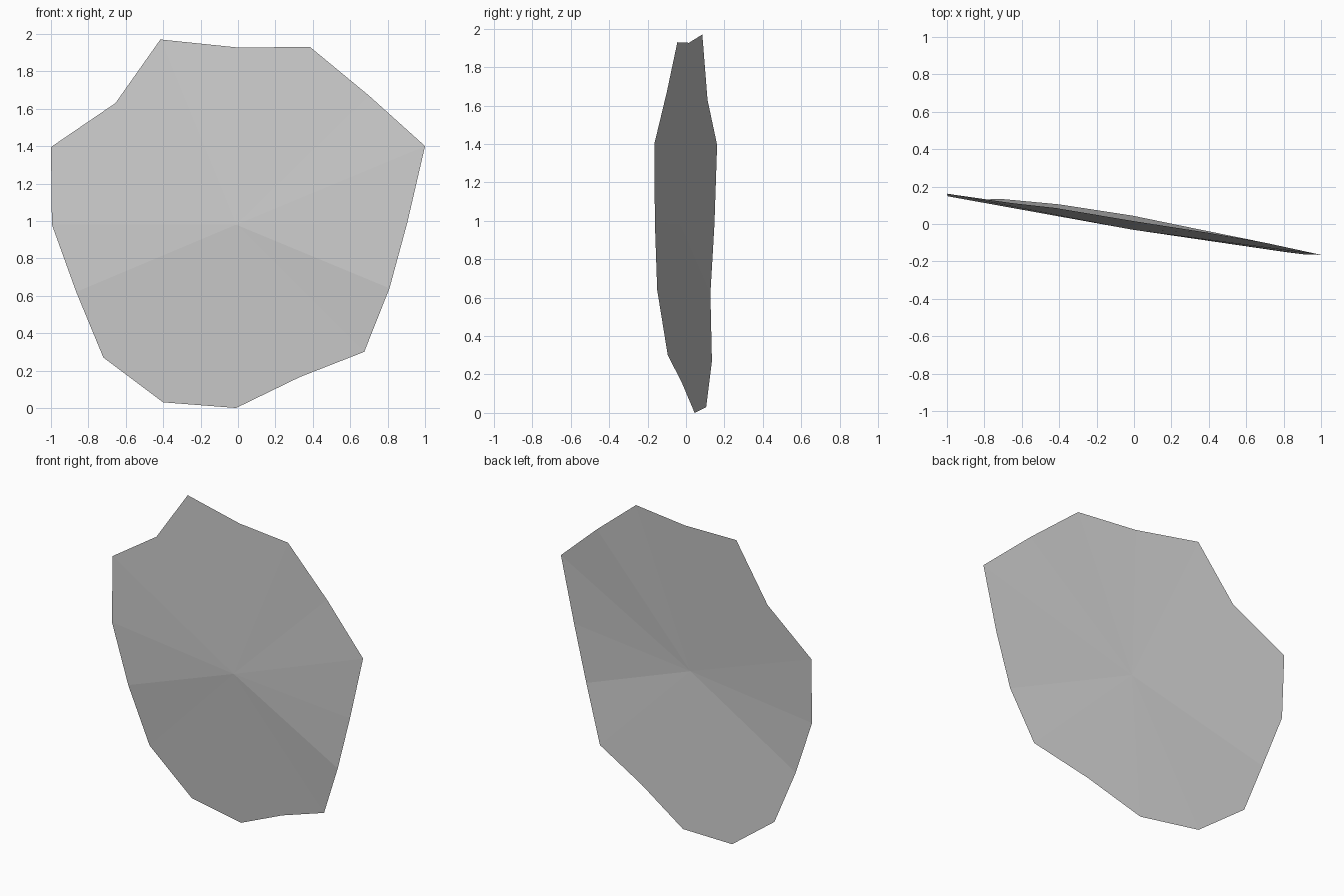
import bpy, bmesh

# Uneven rim of the shallow dish, clockwise as seen from the front
RIM = [
    (-0.415, 0.085, 1.97), (0.0, 0.015, 1.927), (0.385, -0.045, 1.93), (0.70, -0.10, 1.67),
    (1.0, -0.165, 1.40), (0.905, -0.162, 0.99), (0.81, -0.15, 0.64), (0.675, -0.095, 0.30),
    (0.33, -0.025, 0.165), (-0.01, 0.045, 0.0), (-0.40, 0.105, 0.03), (-0.72, 0.135, 0.27),
    (-0.865, 0.127, 0.62), (-0.995, 0.148, 0.98), (-1.0, 0.162, 1.395), (-0.655, 0.112, 1.63),
]
CENTRE = (-0.01, -0.03, 0.98)

# Single-sheet fan of flat triangles around the centre
bm = bmesh.new()
hub = bm.verts.new(CENTRE)
rim = [bm.verts.new(p) for p in RIM]
for a, b in zip(rim, rim[1:] + rim[:1]):
    bm.faces.new((hub, b, a))

mesh = bpy.data.meshes.new("leaf_sheet")
bm.to_mesh(mesh)
bm.free()

# Plain grey colour
grey = bpy.data.materials.new("light_grey")
grey.diffuse_color = (0.6, 0.6, 0.6, 1.0)
mesh.materials.append(grey)

sheet = bpy.data.objects.new("leaf_sheet", mesh)
bpy.context.collection.objects.link(sheet)
